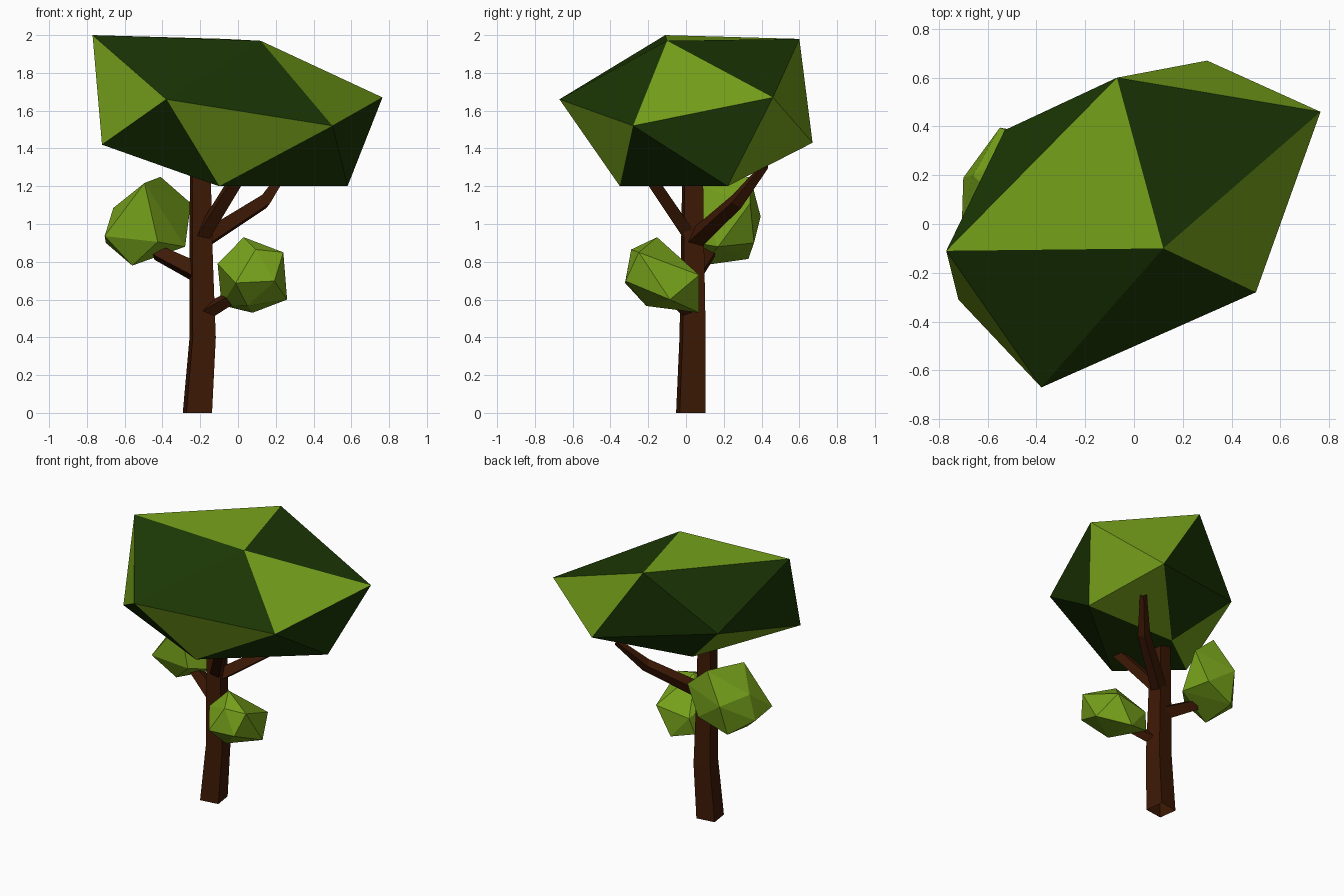
import bpy, bmesh
from math import radians, cos, sin, tau
from mathutils import Vector

if "Cube" in bpy.data.objects:
    bpy.data.objects.remove(bpy.data.objects["Cube"])


def material(name, rgb):
    m = bpy.data.materials.new(name)
    m.use_nodes = True
    m.diffuse_color = (*rgb, 1)
    m.node_tree.nodes["Principled BSDF"].inputs["Base Color"].default_value = (*rgb, 1)
    return m


bark = material("bark brown", (0.047, 0.0095, 0.0015))
light_leaf = material("light leaf green", (0.183, 0.36, 0.011))
dark_leaf = material("dark leaf green", (0.011, 0.038, 0.0015))


def finish(bm, name, mats):
    bmesh.ops.recalc_face_normals(bm, faces=bm.faces)
    mesh = bpy.data.meshes.new(name)
    bm.to_mesh(mesh)
    bm.free()
    for m in mats:
        mesh.materials.append(m)
    obj = bpy.data.objects.new(name, mesh)
    bpy.context.collection.objects.link(obj)
    return obj


def limb(name, points, radii, turn=8):
    """Open-ended, square-sectioned tapering tube along a path."""
    pts = [Vector(p) for p in points]
    bm = bmesh.new()
    rings = []
    for i, (p, r) in enumerate(zip(pts, radii)):
        along = pts[min(i + 1, len(pts) - 1)] - pts[max(i - 1, 0)]
        if p.z == 0:
            along = Vector((0, 0, 1))
        q = Vector((0, 0, 1)).rotation_difference(along)
        angles = [radians(45 + turn) + k * tau / 4 for k in range(4)]
        rings.append([bm.verts.new(p + q @ Vector((r * cos(a), r * sin(a), 0)))
                      for a in angles])
    for lo, hi in zip(rings, rings[1:]):
        for k in range(4):
            n = (k + 1) % 4
            bm.faces.new((lo[k], lo[n], hi[n], hi[k]))
    return finish(bm, name, [bark])


def leaf_clump(name, corners):
    """Faceted clump wrapped around a few corner points."""
    bm = bmesh.new()
    for co in corners:
        bm.verts.new(co)
    bmesh.ops.convex_hull(bm, input=bm.verts)
    return finish(bm, name, [light_leaf])


# Trunk and branches
limb("trunk",
     [(-0.215, 0.025, 0), (-0.187, 0.035, 0.4), (-0.195, 0.035, 0.8), (-0.2, 0.035, 1.32)],
     [0.097, 0.087, 0.078, 0.068])
limb("right_branch", [(-0.19, 0.035, 0.73), (-0.43, 0.125, 0.85)], [0.06, 0.045])
limb("low_front_branch", [(-0.19, 0.03, 0.52), (0.03, -0.11, 0.65)], [0.045, 0.035])
limb("upper_front_branch", [(-0.2, 0.03, 0.92), (-0.01, -0.18, 1.23)], [0.047, 0.043])
limb("upper_back_branch",
     [(-0.19, 0.04, 0.91), (0.14, 0.27, 1.12), (0.27, 0.42, 1.31)],
     [0.055, 0.043, 0.023])

# Small leaf clumps, listed from the outer side inwards
leaf_clump("right_leaf_clump", [
    (-0.706, 0, 0.936), (-0.7, 0.19, 0.9), (-0.66, 0.2, 1.085), (-0.495, 0.03, 1.217),
    (-0.41, 0.34, 1.25), (-0.25, 0.34, 1.11), (-0.55, 0.395, 1.04), (-0.57, 0.33, 0.815),
    (-0.56, 0.08, 0.78), (-0.425, 0.02, 0.905), (-0.28, 0.17, 0.88), (-0.35, 0.36, 0.9)])
leaf_clump("front_leaf_clump", [
    (0.03, -0.153, 0.93), (0.24, -0.25, 0.85), (0.26, -0.085, 0.6), (0.077, 0.07, 0.53),
    (-0.087, 0.02, 0.57), (-0.108, -0.18, 0.79), (0.093, -0.29, 0.865), (-0.013, -0.323, 0.688),
    (0.193, -0.32, 0.698), (0.05, -0.21, 0.566), (0.196, 0.07, 0.73), (-0.06, 0.05, 0.69)])

# Crown: a stretched icosahedron with two greens
corners = dict(
    A=(-0.77, -0.11, 2.0), B=(0.12, -0.1, 1.97), C=(-0.07, 0.6, 1.98),
    D=(0.765, 0.46, 1.67), E=(0.5, -0.28, 1.52), F=(-0.38, -0.67, 1.66),
    G=(-0.72, -0.31, 1.42), H=(0.3, 0.67, 1.43), I=(-0.1, -0.35, 1.2),
    J=(0.58, 0.22, 1.2), K=(-0.53, 0.385, 1.57), L=(-0.18, 0.18, 1.23))
light_faces = "ABC BDE CDH DHJ HJL AFG EFI GKL".split()
dark_faces = "ABF BEF BCD FGI DEJ EIJ CHK ACK AGK HKL IJL GIL".split()
bm = bmesh.new()
verts = {key: bm.verts.new(co) for key, co in corners.items()}
for index, group in enumerate((light_faces, dark_faces)):
    for tri in group:
        bm.faces.new([verts[c] for c in tri]).material_index = index
finish(bm, "crown", [light_leaf, dark_leaf])
